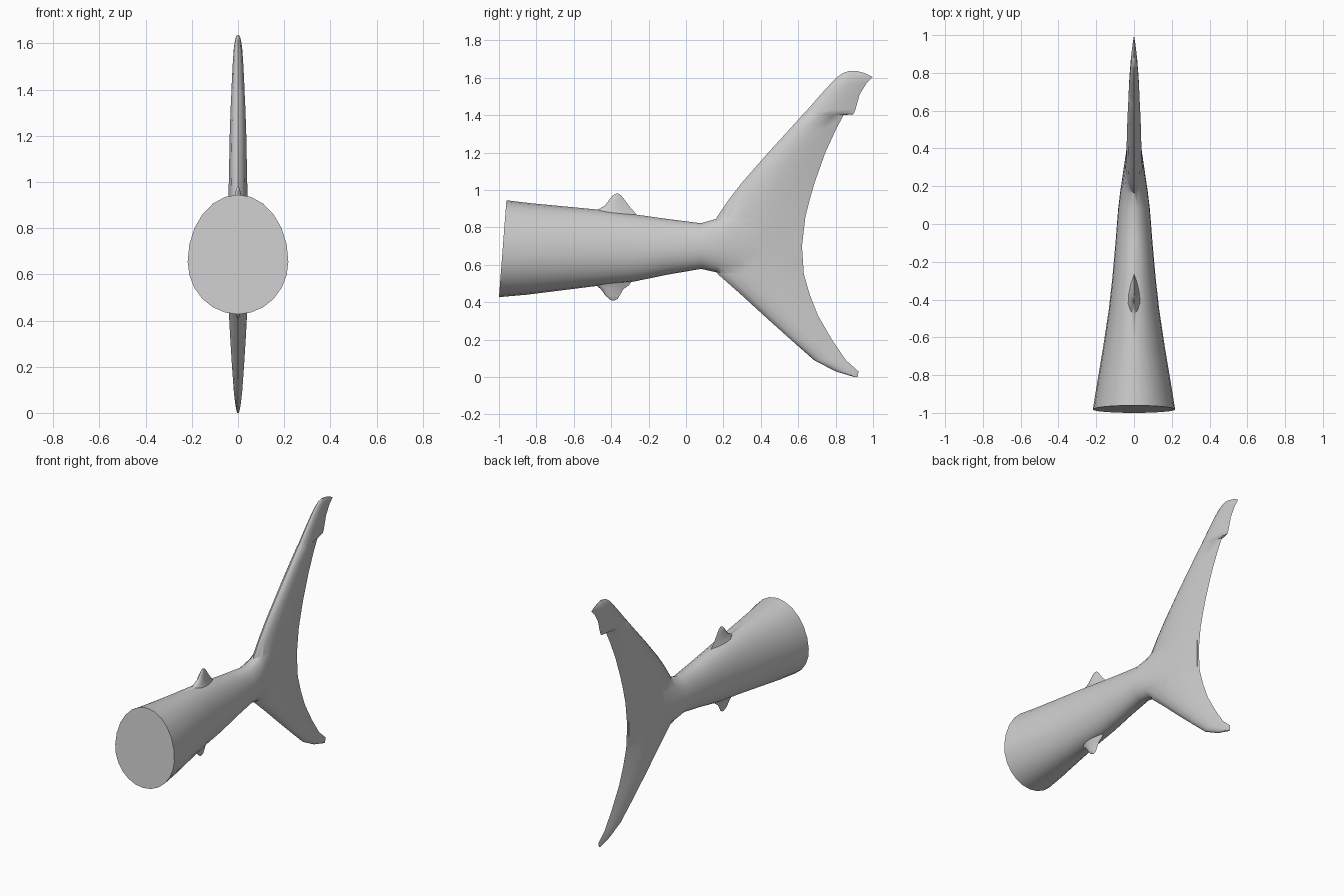
import bpy, bmesh, math


def loft(name, rings):
    """Skin a list of equal-length point rings and cap both ends."""
    bm = bmesh.new()
    loops = [[bm.verts.new(p) for p in ring] for ring in rings]
    n = len(loops[0])
    for a, b in zip(loops, loops[1:]):
        for i in range(n):
            j = (i + 1) % n
            bm.faces.new((a[i], a[j], b[j], b[i]))
    bm.faces.new(loops[0])
    bm.faces.new(loops[-1])
    bmesh.ops.recalc_face_normals(bm, faces=bm.faces)
    mesh = bpy.data.meshes.new(name)
    bm.to_mesh(mesh)
    bm.free()
    obj = bpy.data.objects.new(name, mesh)
    bpy.context.collection.objects.link(obj)
    return obj


def egg_ring(y, bottom, top, half, lean=0.0, n=24):
    """Egg-shaped body section, widest a little below the middle."""
    mid = bottom + 0.44 * (top - bottom)
    ring = []
    for i in range(n):
        a = 2 * math.pi * i / n
        s = math.sin(a)
        h = (top - mid) if s > 0 else (mid - bottom)
        z = mid + h * s
        ring.append((half * math.cos(a), y + lean * (z - bottom) / (top - bottom), z))
    return ring


FOIL = [(0.04, 0.42), (0.12, 0.74), (0.28, 1), (0.5, 0.9), (0.75, 0.52)]


def foil_ring(z, lead, trail, half):
    """Fin section with a round leading edge and a thin trailing edge."""
    side = [(half * w, lead + t * (trail - lead), z) for t, w in FOIL]
    return ([(0, lead, z)] + side + [(0, trail, z)]
            + [(-x, y, z) for x, y, z in reversed(side)])


# Tail stalk, flattening into the middle of the fin
body = loft("tail_stalk", [egg_ring(*r) for r in [
    (-1.0, 0.427, 0.945, 0.218, 0.04), (-0.85, 0.44, 0.929, 0.195, 0.02),
    (-0.65, 0.465, 0.912, 0.163), (-0.45, 0.49, 0.893, 0.133),
    (-0.28, 0.51, 0.87, 0.114), (-0.1, 0.547, 0.845, 0.098),
    (0.08, 0.578, 0.822, 0.084), (0.17, 0.558, 0.848, 0.073),
    (0.3, 0.50, 0.93, 0.054), (0.42, 0.46, 0.99, 0.036),
    (0.53, 0.44, 1.02, 0.019), (0.61, 0.50, 0.88, 0.005)]])

# Crescent tail fin with the notch near the upper tip
fin = loft("tail_fin", [foil_ring(*r) for r in [
    (0.0, 0.90, 0.918, 0.004), (0.03, 0.80, 0.922, 0.011),
    (0.09, 0.685, 0.855, 0.018), (0.20, 0.56, 0.78, 0.026),
    (0.33, 0.415, 0.705, 0.034), (0.44, 0.295, 0.662, 0.04),
    (0.55, 0.17, 0.63, 0.045), (0.70, 0.12, 0.62, 0.046),
    (0.855, 0.165, 0.638, 0.045), (0.95, 0.23, 0.662, 0.041),
    (1.04, 0.30, 0.688, 0.039), (1.2, 0.44, 0.745, 0.036),
    (1.32, 0.55, 0.80, 0.032), (1.40, 0.622, 0.842, 0.028),
    (1.405, 0.627, 0.895, 0.028), (1.43, 0.65, 0.906, 0.027),
    (1.51, 0.72, 0.928, 0.023), (1.57, 0.775, 0.965, 0.019),
    (1.603, 0.808, 0.998, 0.015), (1.625, 0.84, 0.955, 0.01),
    (1.637, 0.875, 0.91, 0.004)]])

# Small fins above and below the stalk
upper = loft("upper_finlet", [foil_ring(*r) for r in [
    (0.85, -0.49, -0.25, 0.045), (0.893, -0.475, -0.285, 0.026),
    (0.915, -0.435, -0.305, 0.019), (0.95, -0.408, -0.33, 0.012),
    (0.972, -0.39, -0.348, 0.007), (0.98, -0.375, -0.36, 0.002)]])
lower = loft("lower_finlet", [foil_ring(*r) for r in [
    (0.53, -0.50, -0.28, 0.045), (0.49, -0.48, -0.305, 0.026),
    (0.47, -0.455, -0.335, 0.019), (0.435, -0.43, -0.355, 0.012),
    (0.418, -0.412, -0.365, 0.007), (0.41, -0.398, -0.38, 0.002)]])

# Fuse the parts into one skin
bpy.context.view_layer.objects.active = body
for part in (fin, upper, lower):
    mod = body.modifiers.new("fuse", 'BOOLEAN')
    mod.operation = 'UNION'
    mod.solver = 'EXACT'
    mod.object = part
    bpy.ops.object.modifier_apply(modifier=mod.name)
    bpy.data.objects.remove(part)

body.name = "fish_tail"
bpy.ops.object.select_all(action='DESELECT')
body.select_set(True)
bpy.ops.object.shade_smooth_by_angle(angle=math.radians(50))
